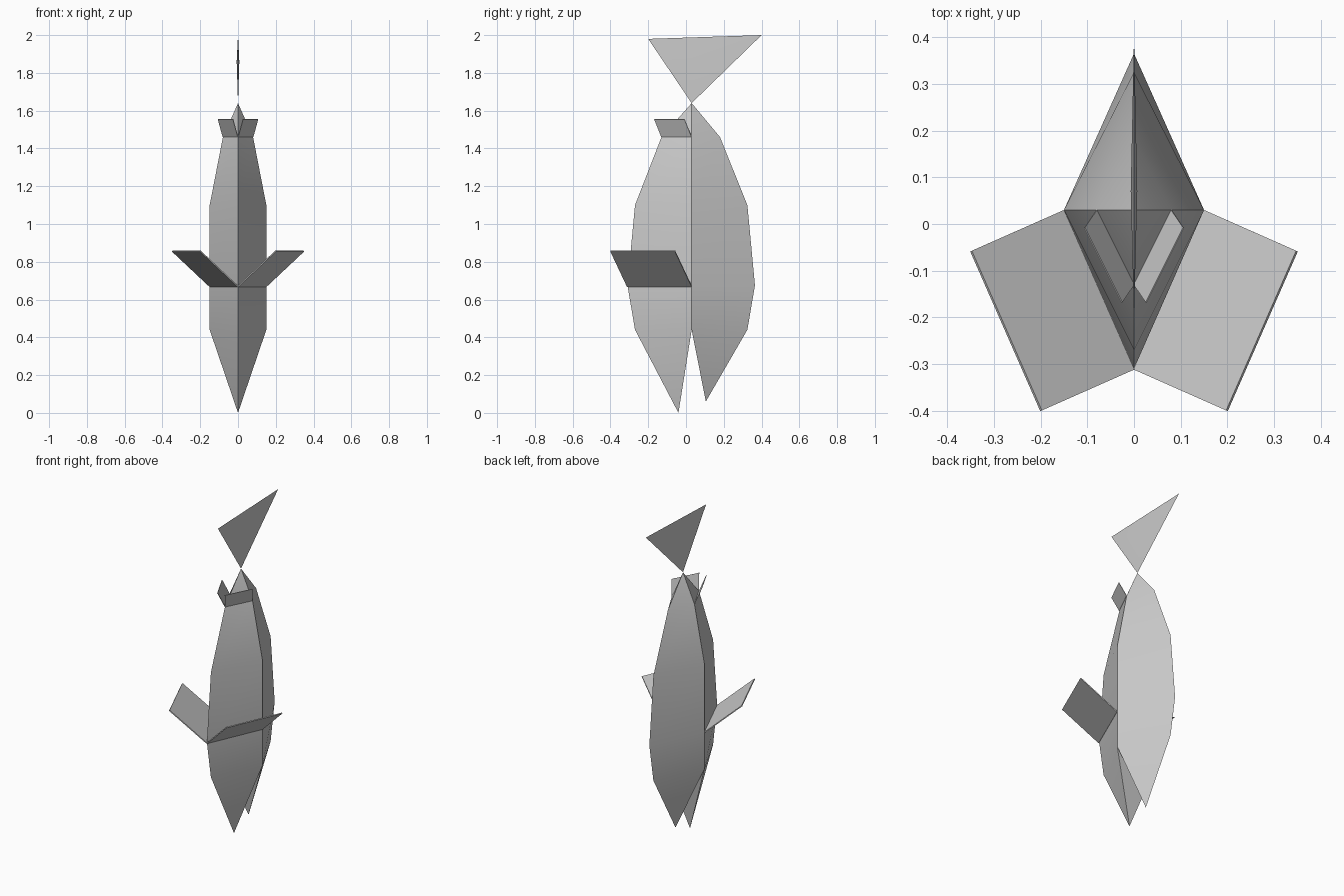
import bpy, math
from mathutils import Vector

if "Cube" in bpy.data.objects:
    bpy.data.objects.remove(bpy.data.objects["Cube"])


def make(name, verts, faces, angle=None):
    mesh = bpy.data.meshes.new(name)
    mesh.from_pydata(verts, [], faces)
    obj = bpy.data.objects.new(name, mesh)
    bpy.context.collection.objects.link(obj)
    bpy.ops.object.select_all(action='DESELECT')
    obj.select_set(True)
    bpy.context.view_layer.objects.active = obj
    bpy.ops.object.mode_set(mode='EDIT')
    bpy.ops.mesh.select_all(action='SELECT')
    bpy.ops.mesh.normals_make_consistent(inside=False)
    bpy.ops.object.mode_set(mode='OBJECT')
    if angle:
        bpy.ops.object.shade_smooth_by_angle(angle=math.radians(angle))
    return obj


# Body: diamond rings (z, belly y, back y, half width) around a centre line
MID = 0.03
rings = [(0.44, -0.27, 0.325, 0.15), (0.675, -0.31, 0.365, 0.15),
         (1.10, -0.27, 0.325, 0.15), (1.46, -0.13, 0.18, 0.08)]
verts, faces = [], []
for z, belly, back, w in rings:
    verts += [(0, belly, z), (w, MID, z), (0, back, z), (-w, MID, z)]
for r in range(len(rings) - 1):
    for k in range(4):
        a, b = r * 4 + k, r * 4 + (k + 1) % 4
        faces.append((a, b, b + 4, a + 4))

# Tail root point, then the two jaws with the open mouth between them
n = len(verts)
verts += [(0, MID, 1.64), (0, -0.04, 0.0), (0, 0.105, 0.06)]
faces += [(n - 4 + k, n - 4 + (k + 1) % 4, n) for k in range(4)]
lower, upper = n + 1, n + 2
faces += [(0, 1, lower), (3, 0, lower), (1, 3, lower)]
faces += [(1, 2, upper), (2, 3, upper), (3, 1, upper)]
make("body", verts, faces, 30)


# Paired fins: thin slanted plates starting from the body's lower side edges
def fin_pair(name, a, b, offset, thickness):
    for side, label in ((1, "right"), (-1, "left")):
        pts = [Vector((side * p[0], p[1], p[2])) for p in (
            a, b, [i + j for i, j in zip(b, offset)],
            [i + j for i, j in zip(a, offset)])]
        fin = make(label + "_" + name, pts, [(0, 1, 2, 3)])
        mod = fin.modifiers.new("thickness", 'SOLIDIFY')
        mod.thickness = thickness
        mod.offset = 0


fin_pair("side_fin", (0, -0.312, 0.67), (0.15, MID, 0.67), (0.199, -0.088, 0.187), 0.006)
fin_pair("rear_fin", (0, -0.13, 1.46), (0.08, MID, 1.46), (0.026, -0.038, 0.095), 0.003)

# Tail fin: flat triangle with a slight bulge in the middle of each side
tail = [(0, MID, 1.64), (0, 0.40, 2.0), (0, -0.20, 1.98),
        (0.007, 0.07, 1.86), (-0.007, 0.07, 1.86)]
make("tail_fin", tail, [(k, (k + 1) % 3, apex) for apex in (3, 4) for k in range(3)], 30)
